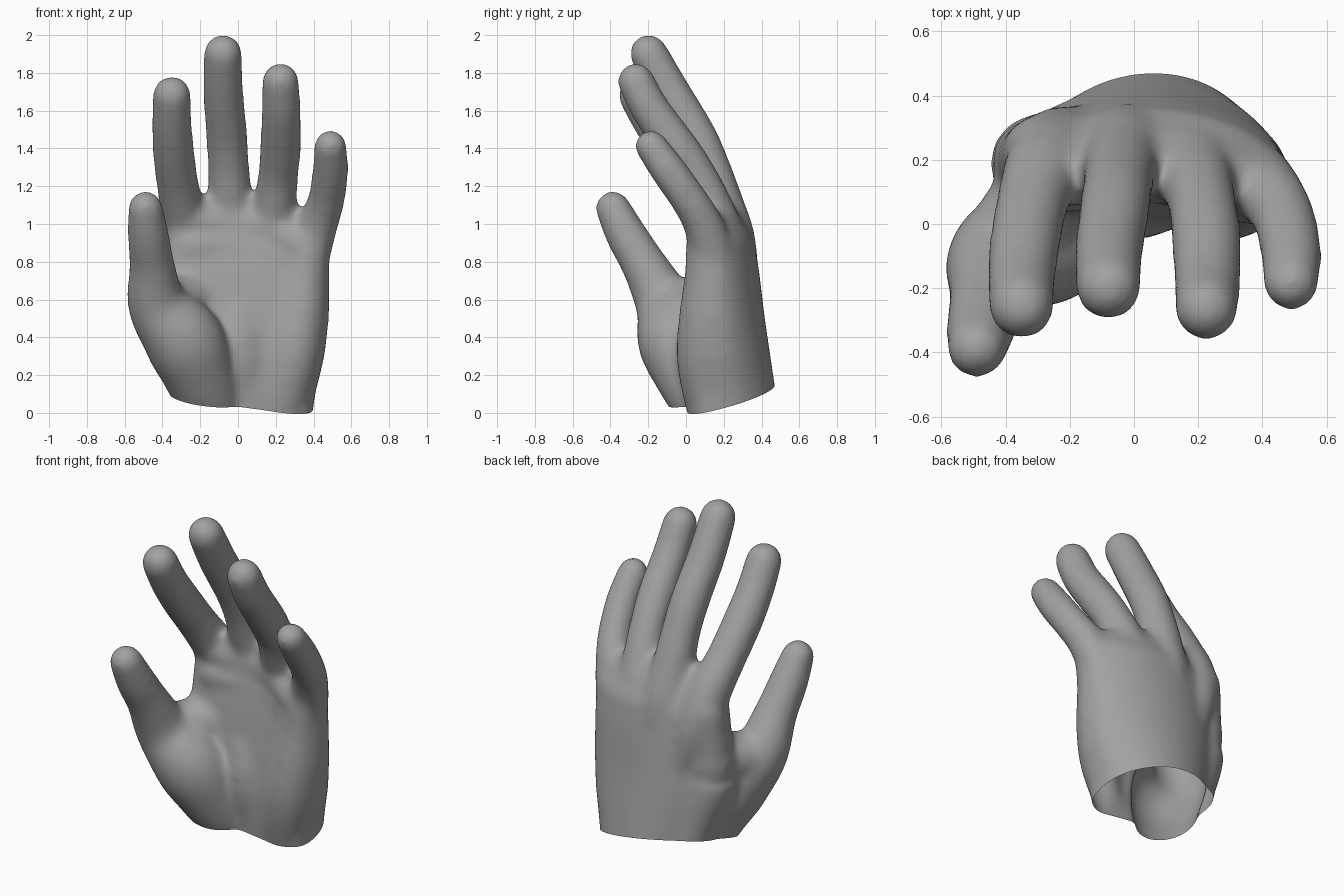
import bpy, bmesh, math
from mathutils import Vector

if "Cube" in bpy.data.objects:
    bpy.data.objects.remove(bpy.data.objects["Cube"])

bm = bmesh.new()
SIDES = 24


def skin_rings(rings):
    """Closed loft through rings of points."""
    loops = [[bm.verts.new(p) for p in ring] for ring in rings]
    for a, b in zip(loops, loops[1:]):
        for i in range(len(a)):
            j = (i + 1) % len(a)
            bm.faces.new((a[i], a[j], b[j], b[i]))
    bm.faces.new(loops[0][::-1])
    bm.faces.new(loops[-1])


def spline(points, steps=6):
    """Catmull-Rom through (x, y, z, radius) points."""
    p = [Vector(q) for q in points]
    p = [p[0] * 2 - p[1]] + p + [p[-1] * 2 - p[-2]]
    out = []
    for a, b, c, d in zip(p, p[1:], p[2:], p[3:]):
        for s in range(steps):
            t = s / steps
            out.append(0.5 * (b * 2 + (c - a) * t + (a * 2 - b * 5 + c * 4 - d) * t * t
                              + (b * 3 - a - c * 3 + d) * t ** 3))
    return out + [p[-2]]


def tube(points):
    """Round-ended limb of varying radius."""
    path = spline(points)
    rings = []

    def ring(centre, direction, r):
        q = direction.to_track_quat('Z', 'Y')
        rings.append([centre + q @ Vector((r * math.cos(a), r * math.sin(a), 0))
                      for a in (2 * math.pi * k / SIDES for k in range(SIDES))])

    first = (path[1] - path[0]).to_3d().normalized()
    last = (path[-1] - path[-2]).to_3d().normalized()
    caps = [math.radians(d) for d in (85, 68, 50, 32, 15)]
    for a in caps:
        r = path[0].w
        ring(path[0].to_3d() - first * r * math.sin(a), first, r * math.cos(a))
    for i, p in enumerate(path):
        d = path[min(i + 1, len(path) - 1)] - path[max(i - 1, 0)]
        ring(p.to_3d(), d.to_3d().normalized(), p.w)
    for a in reversed(caps):
        r = path[-1].w
        ring(path[-1].to_3d() + last * r * math.sin(a), last, r * math.cos(a))
    skin_rings(rings)


def palm_ring(z, x0, x1, front, back, arch=0.07):
    """Flattened oval, arched so that the palm is hollow."""
    cx, w, cy, h = (x0 + x1) / 2, (x1 - x0) / 2, (front + back) / 2, (back - front) / 2
    ring = []
    for k in range(40):
        a = 2 * math.pi * k / 40
        u, s = math.cos(a), math.sin(a)
        v = math.copysign(abs(s) ** 0.78, s)
        ring.append(Vector((cx + w * u, cy + h * v - arch * u * u, z)))
    return ring


# palm, running past the wrist so it can be cut open
skin_rings([palm_ring(*s) for s in (
    (-0.20, -0.27, 0.37, 0.03, 0.485), (0.10, -0.30, 0.41, -0.005, 0.478),
    (0.30, -0.36, 0.46, -0.015, 0.448), (0.50, -0.40, 0.483, 0.0, 0.418),
    (0.75, -0.39, 0.487, 0.03, 0.388), (0.92, -0.38, 0.475, 0.06, 0.36),
    (1.05, -0.35, 0.40, 0.085, 0.29), (1.15, -0.30, 0.24, 0.11, 0.22))])

# fingers, tip to knuckle, fading into the back of the hand
tube([(-0.35, -0.258, 1.683, .103), (-0.35, -0.17, 1.53, .107), (-0.34, -0.06, 1.37, .112),
      (-0.318, 0.06, 1.20, .113), (-0.285, 0.17, 1.03, .122), (-0.25, 0.24, .85, .12),
      (-0.18, 0.265, .62, .105), (-0.10, 0.275, .40, .09)])
tube([(-0.08, -0.198, 1.903, .103), (-0.078, -0.085, 1.70, .108), (-0.06, 0.05, 1.47, .111),
      (-0.05, 0.125, 1.30, .111), (-0.04, 0.19, 1.10, .120), (-0.02, 0.25, .90, .123),
      (0.01, 0.28, .65, .1)])
tube([(0.225, -0.265, 1.755, .1), (0.228, -0.185, 1.60, .105), (0.225, -0.04, 1.40, .11),
      (0.212, 0.06, 1.25, .108), (0.195, 0.14, 1.08, .116), (0.18, 0.21, .88, .12),
      (0.15, 0.26, .62, .1)])
tube([(0.489, -0.185, 1.413, .088), (0.489, -0.09, 1.28, .097), (0.468, 0.015, 1.13, .099),
      (0.425, 0.09, 1.0, .107), (0.37, 0.145, .83, .118), (0.33, 0.19, .6, .1)])

# thumb with the fleshy mound at its root
tube([(-0.49, -0.387, 1.083, .095), (-0.475, -0.315, .94, .111), (-0.455, -0.22, .78, .122),
      (-0.425, -0.11, .57, .162), (-0.285, -0.045, .38, .212), (-0.20, 0.03, .19, .19),
      (-0.14, 0.12, .02, .17), (-0.12, 0.2, -.14, .13)])
# web between thumb and index
tube([(-0.41, -0.06, .57, .13), (-0.33, 0.04, .59, .14), (-0.22, 0.13, .61, .14)])
# back edge of the hand from the thumb side of the wrist to the index knuckle
tube([(-0.29, 0.22, .92, .12), (-0.30, 0.20, .70, .13), (-0.30, 0.19, .48, .15),
      (-0.21, 0.22, .22, .15), (-0.14, 0.26, .0, .15)])
# heel of the hand on the little-finger side
tube([(0.38, 0.11, .90, .11), (0.35, 0.115, .72, .125), (0.32, 0.11, .50, .15),
      (0.28, 0.11, .28, .16), (0.23, 0.14, .03, .14), (0.22, 0.17, -.1, .12)])
# middle of the lower palm, softening the crease between both mounds
tube([(0.0, 0.12, .50, .14), (0.02, 0.10, .32, .15), (0.04, 0.14, .08, .14)])
# pads below the fingers
tube([(-0.24, 0.15, 1.01, .1), (0.0, 0.17, 1.01, .1), (0.19, 0.14, .97, .1), (0.34, 0.10, .88, .1)])
tube([(-0.24, 0.13, .88, .1), (0.0, 0.15, .88, .1), (0.19, 0.14, .85, .1), (0.33, 0.11, .76, .1)])

bmesh.ops.recalc_face_normals(bm, faces=bm.faces)
mesh = bpy.data.meshes.new("hand")
bm.to_mesh(mesh)
bm.free()
hand = bpy.data.objects.new("hand", mesh)
bpy.context.collection.objects.link(hand)

# fuse the parts into one skin
remesh = hand.modifiers.new("fuse", 'REMESH')
remesh.mode = 'VOXEL'
remesh.voxel_size = 0.015
smooth = hand.modifiers.new("soften", 'SMOOTH')
smooth.factor = 0.5
smooth.iterations = 40
fused = bpy.data.meshes.new_from_object(hand.evaluated_get(bpy.context.evaluated_depsgraph_get()))
hand.modifiers.clear()

# open wrist
bm = bmesh.new()
bm.from_mesh(fused)
bmesh.ops.bisect_plane(bm, geom=bm.verts[:] + bm.edges[:] + bm.faces[:],
                       plane_co=(0.2, 0.02, 0.008), plane_no=(0.15, -0.26, 1), clear_inner=True)
for f in bm.faces:
    f.smooth = True
bm.to_mesh(fused)
bm.free()
hand.data = fused

# mid grey skin
grey = bpy.data.materials.new("grey")
grey.diffuse_color = (0.36, 0.36, 0.36, 1)
grey.use_nodes = True
grey.node_tree.nodes["Principled BSDF"].inputs["Base Color"].default_value = grey.diffuse_color
fused.materials.clear()
fused.materials.append(grey)
